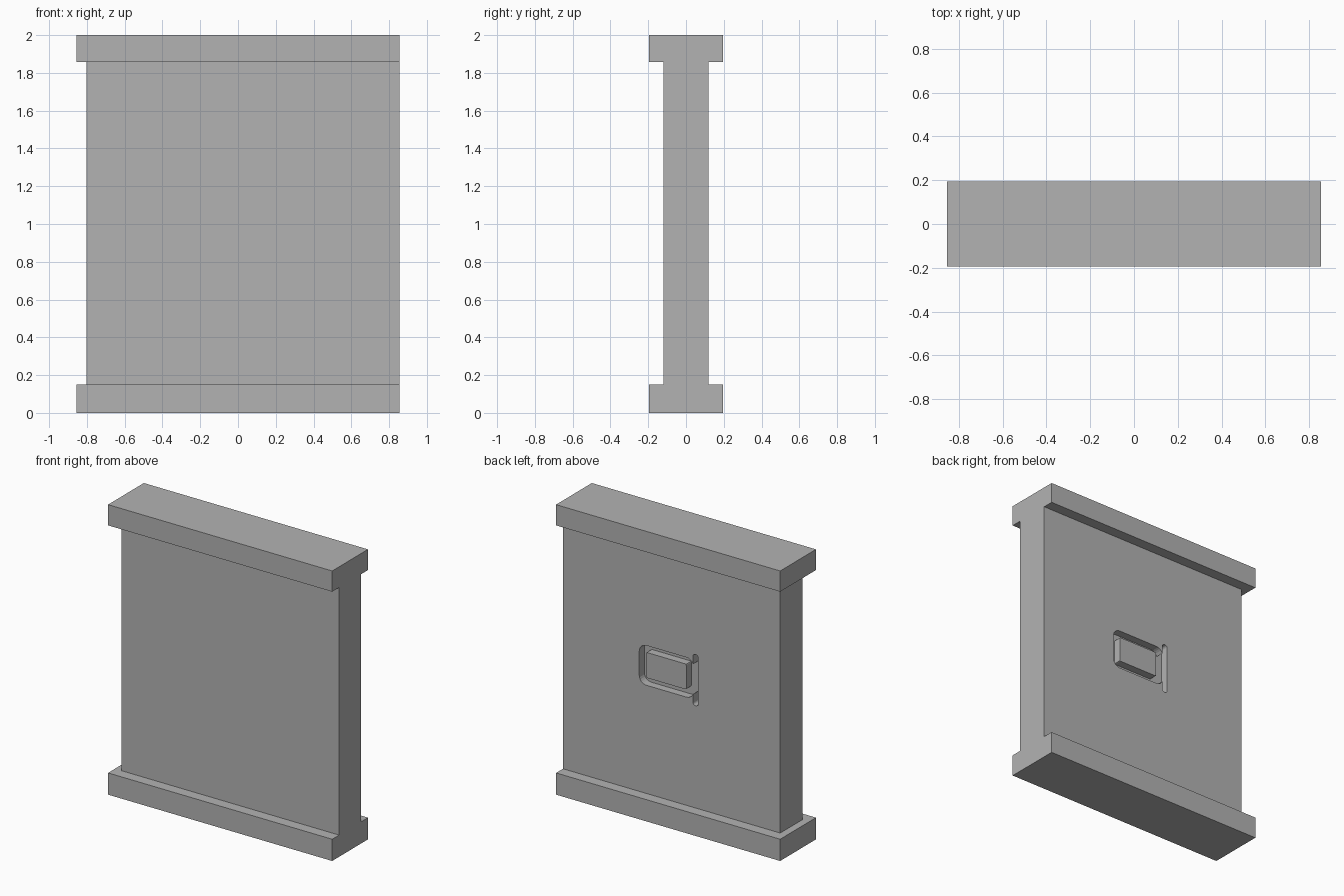
import bpy
import bmesh
from math import cos, sin, pi
from mathutils import Vector

default_cube = bpy.data.objects.get("Cube")
if default_cube:
    bpy.data.objects.remove(default_cube, do_unlink=True)

# Single plain grey material
grey = bpy.data.materials.new("plain_grey")
grey.use_nodes = True
colour = (0.45, 0.45, 0.45, 1)
grey.diffuse_color = colour
grey.node_tree.nodes["Principled BSDF"].inputs["Base Color"].default_value = colour


def prism(name, outline, direction):
    """Extrude a flat outline into a closed solid."""
    bm = bmesh.new()
    face = bm.faces.new([bm.verts.new(p) for p in outline])
    new = bmesh.ops.extrude_face_region(bm, geom=[face])["geom"]
    verts = [g for g in new if isinstance(g, bmesh.types.BMVert)]
    bmesh.ops.translate(bm, verts=verts, vec=Vector(direction))
    bmesh.ops.recalc_face_normals(bm, faces=bm.faces)
    mesh = bpy.data.meshes.new(name)
    bm.to_mesh(mesh)
    bm.free()
    mesh.materials.append(grey)
    obj = bpy.data.objects.new(name, mesh)
    bpy.context.collection.objects.link(obj)
    return obj


def rounded_block(name, x, z, y, radius, steps=6):
    """Block with rounded corners in the xz plane."""
    pts = []
    for i, (sx, sz) in enumerate(((1, 1), (0, 1), (0, 0), (1, 0))):
        cx = x[1] - radius if sx else x[0] + radius
        cz = z[1] - radius if sz else z[0] + radius
        for k in range(steps + 1):
            a = (i + k / steps) * pi / 2
            pts.append((cx + radius * cos(a), y[0], cz + radius * sin(a)))
    return prism(name, pts, (0, y[1] - y[0], 0))


def cut(target, cutter):
    """Subtract the cutter and discard it."""
    cutter.hide_render = True
    mod = target.modifiers.new("cut", "BOOLEAN")
    mod.operation = "DIFFERENCE"
    mod.solver = "EXACT"
    mod.object = cutter
    bpy.context.view_layer.objects.active = target
    bpy.ops.object.modifier_apply(modifier=mod.name)
    bpy.data.objects.remove(cutter, do_unlink=True)


half_x, rail_y, wall_y = 0.855, 0.195, 0.12
low, high, top = 0.15, 1.857, 2.0

# Wall with top and bottom rails, as one I-shaped profile
half = [(rail_y, 0), (rail_y, low), (wall_y, low),
        (wall_y, high), (rail_y, high), (rail_y, top)]
profile = half + [(-y, z) for y, z in reversed(half)]
wall = prism("wall_panel", [(-half_x, y, z) for y, z in profile], (2 * half_x, 0, 0))

# Step at the right end, between the rails
notch = [(x, -0.3, z) for x, z in ((-0.9, low), (-0.803, low), (-0.803, high), (-0.9, high))]
cut(wall, prism("end_notch", notch, (0, 0.6, 0)))

# Ring groove and upright slot in the back face
depth = (wall_y - 0.055, wall_y + 0.05)
groove = rounded_block("ring_groove", (-0.142, 0.273), (0.896, 1.17), depth, 0.055)
island = rounded_block("groove_island", (-0.086, 0.22), (0.948, 1.123), (0, 0.3), 0.008, 2)
cut(groove, island)
cut(wall, groove)
cut(wall, rounded_block("upright_slot", (-0.177, -0.137), (0.855, 1.208), depth, 0.018))
